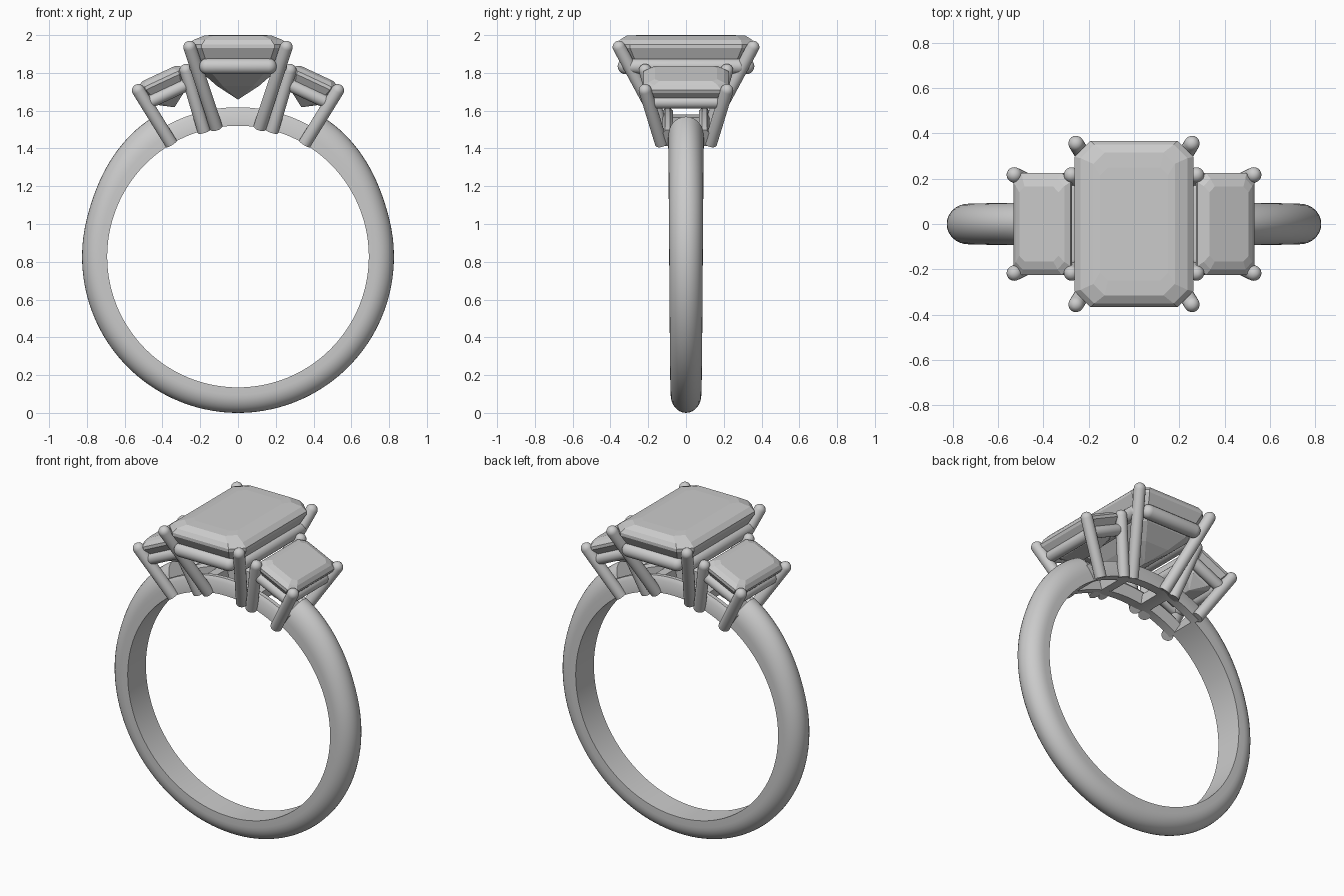
import bpy, bmesh
from math import sin, cos, pi, radians
from mathutils import Vector, Matrix

if "Cube" in bpy.data.objects:
    bpy.data.objects.remove(bpy.data.objects["Cube"])

CZ, RI = 0.8275, 0.6925          # band centre height and inner radius
SPAN = radians(31)               # half angle of the open gallery at the top


def finish(name, bm, smooth=35):
    bmesh.ops.recalc_face_normals(bm, faces=bm.faces)
    me = bpy.data.meshes.new(name)
    bm.to_mesh(me)
    bm.free()
    ob = bpy.data.objects.new(name, me)
    bpy.context.collection.objects.link(ob)
    if smooth:
        bpy.ops.object.select_all(action='DESELECT')
        ob.select_set(True)
        bpy.context.view_layer.objects.active = ob
        bpy.ops.object.shade_smooth_by_angle(angle=radians(smooth))
    return ob


def loft(bm, rings):
    """Skin a list of equal-sized point rings and cap both ends."""
    vs = [[bm.verts.new(p) for p in r] for r in rings]
    n = len(vs[0])
    for a, b in zip(vs, vs[1:]):
        for i in range(n):
            j = (i + 1) % n
            bm.faces.new((a[i], a[j], b[j], b[i]))
    bm.faces.new(vs[0])
    bm.faces.new(vs[-1])


def rod(name, p0, p1, r=0.034, round_start=False, n=20):
    """Round wire from p0 to p1 with a domed end (optionally both)."""
    p0, p1 = Vector(p0), Vector(p1)
    d = p1 - p0
    length = d.length
    q = d.to_track_quat('Z', 'Y')
    dome = [(r * cos(k * pi / 12), r * sin(k * pi / 12)) for k in range(6)] + [(r * 0.06, r)]
    prof = [(a, length - r + h) for a, h in dome]
    prof = ([(a, r - h) for a, h in reversed(dome)] if round_start else [(r, 0)]) + prof
    bm = bmesh.new()
    loft(bm, [[p0 + q @ Vector((a * cos(2 * pi * i / n), a * sin(2 * pi * i / n), h))
               for i in range(n)] for a, h in prof])
    return finish(name, bm)


def arc_sweep(name, a0, a1, steps, section):
    """Sweep section(angle) -> [(y, radius)] round the finger axis, angle from top."""
    bm = bmesh.new()
    rings = []
    for k in range(steps + 1):
        a = a0 + (a1 - a0) * k / steps
        rings.append([(r * sin(a), y, CZ + r * cos(a)) for y, r in section(a)])
    loft(bm, rings)
    return finish(name, bm)


def stone(name, steps, keel, frame):
    """Step-cut stone: steps are (half x, half y, z, corner cut), ending in a keel."""
    bm = bmesh.new()
    rings = []
    for x, y, z, c in steps:
        rings.append([(x, y - c, z), (x - c, y, z), (c - x, y, z), (-x, y - c, z),
                      (-x, c - y, z), (c - x, -y, z), (x - c, -y, z), (x, c - y, z)])
    ky, kz = keel
    e = 0.002
    rings.append([(e, ky, kz), (e / 2, ky + e, kz), (-e / 2, ky + e, kz), (-e, ky, kz),
                  (-e, -ky, kz), (-e / 2, -ky - e, kz), (e / 2, -ky - e, kz), (e, -ky, kz)])
    loft(bm, rings)
    bm.transform(frame)
    return finish(name, bm, 0)


# Band: flat inside, domed outside, swelling towards the shoulders
def band_section(a):
    d = min(a, 2 * pi - a)
    s = max(0.0, 1 - (d - SPAN) / radians(45))
    t = 0.131 + 0.004 * d / pi + 0.04 * s * s * (3 - 2 * s)
    w = 0.097 - 0.016 * d / pi
    pts = [(-w, RI)]
    for k in range(17):
        u = pi * k / 16
        pts.append((-w * cos(u), RI + t * (0.3 + 0.7 * sin(u))))
    return pts + [(w, RI)]


arc_sweep("band", SPAN, 2 * pi - SPAN, 120, band_section)

# Open gallery: front and back rails plus cross bars under the stones
for side, s in (("front", -1), ("back", 1)):
    arc_sweep(side + "_gallery_rail", -SPAN - 0.02, SPAN + 0.02, 28,
              lambda a: [(s * 0.07, RI), (s * 0.125, RI), (s * 0.125, RI + 0.075),
                         (s * 0.11, RI + 0.098), (s * 0.085, RI + 0.098), (s * 0.07, RI + 0.08)])
for side, m in (("left", -1), ("right", 1)):
    arc_sweep(side + "_gallery_bar", m * radians(12) - 0.05, m * radians(12) + 0.05, 4,
              lambda a: [(-0.1, RI), (0.1, RI), (0.1, RI + 0.07), (-0.1, RI + 0.07)])

# Centre stone
stone("centre_stone", [(0.15, 0.25, 2.0, 0.035), (0.18, 0.315, 1.997, 0.05),
                       (0.235, 0.35, 1.975, 0.06), (0.262, 0.366, 1.95, 0.07),
                       (0.262, 0.366, 1.932, 0.07), (0.235, 0.335, 1.88, 0.06),
                       (0.19, 0.285, 1.80, 0.05), (0.11, 0.2, 1.73, 0.03)],
      (0.09, 1.66), Matrix())

# Basket wires below the centre stone
for side, s in (("front", -1), ("back", 1)):
    rod(side + "_basket_wire", (-0.205, s * 0.32, 1.835), (0.205, s * 0.32, 1.835), 0.042, True)
for side, s in (("left", -1), ("right", 1)):
    rod(side + "_basket_wire", (s * 0.22, -0.32, 1.835), (s * 0.22, 0.32, 1.835), 0.04, True)

for side, m in (("left", -1), ("right", 1)):
    # Side stone, tilted outwards
    frame = Matrix.Translation((m * 0.40, 0, 1.755)) @ Matrix.Rotation(m * radians(25), 4, 'Y')
    stone(side + "_side_stone", [(0.095, 0.165, 0.046, 0.025), (0.118, 0.2, 0.034, 0.033),
                                 (0.138, 0.225, 0.014, 0.04), (0.138, 0.225, -0.004, 0.04),
                                 (0.12, 0.195, -0.045, 0.035), (0.08, 0.15, -0.1, 0.025)],
          (0.08, -0.15), frame)
    # Wires below the side stone
    for k in (-1, 1):
        rod(side + "_side_cross_wire", frame @ Vector((k * 0.11, -0.19, -0.07)),
            frame @ Vector((k * 0.11, 0.19, -0.07)), 0.034, True)
        rod(side + "_side_long_wire", frame @ Vector((-0.13, k * 0.185, -0.07)),
            frame @ Vector((0.13, k * 0.185, -0.07)), 0.034, True)
    # Prongs, front and back
    for end, s in (("front", -1), ("back", 1)):
        rod(f"{side}_{end}_outer_prong", (m * 0.353, s * 0.13, 1.425), (m * 0.545, s * 0.225, 1.735))
        rod(f"{side}_{end}_inner_prong", (m * 0.18, s * 0.125, 1.49), (m * 0.285, s * 0.225, 1.845))
        rod(f"{side}_{end}_centre_prong", (m * 0.115, s * 0.125, 1.51), (m * 0.265, s * 0.37, 1.965))
